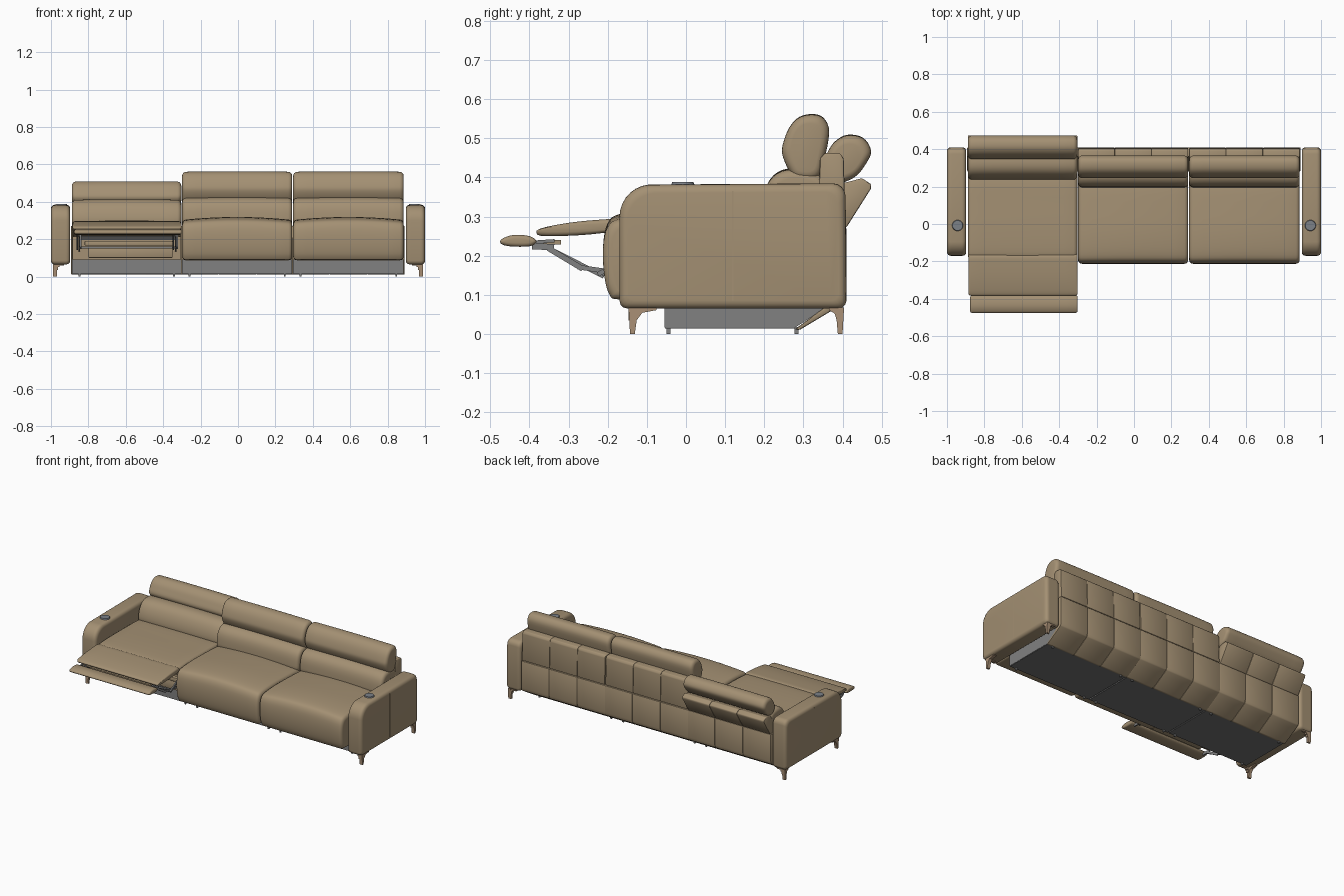
import bpy, bmesh, math
from mathutils import Vector

if "Cube" in bpy.data.objects:
    bpy.data.objects.remove(bpy.data.objects["Cube"])


def material(name, rgb):
    m = bpy.data.materials.new(name)
    m.diffuse_color = (*rgb, 1)
    m.use_nodes = True
    m.node_tree.nodes["Principled BSDF"].inputs["Base Color"].default_value = m.diffuse_color
    return m


LEATHER = material("tan_leather", (0.37, 0.28, 0.172))
LEG = material("leg_brown", (0.40, 0.28, 0.18))
STEEL = material("grey_steel", (0.22, 0.22, 0.22))
SHEET = material("dark_grey_underside", (0.16, 0.16, 0.16))
DARK = material("dark_mechanism", (0.07, 0.07, 0.07))
BUTTON = material("blue_grey_button", (0.20, 0.218, 0.245))


def finish(name, bm, mat, angle=40):
    bmesh.ops.recalc_face_normals(bm, faces=bm.faces)
    me = bpy.data.meshes.new(name)
    bm.to_mesh(me)
    bm.free()
    ob = bpy.data.objects.new(name, me)
    bpy.context.collection.objects.link(ob)
    me.materials.append(mat)
    bpy.ops.object.select_all(action='DESELECT')
    ob.select_set(True)
    bpy.context.view_layer.objects.active = ob
    bpy.ops.object.shade_smooth_by_angle(angle=math.radians(angle))
    return ob


def spline(pts, n=4):
    # closed smooth curve through the profile points
    out, k = [], len(pts)
    for i in range(k):
        a, b, c, d = (Vector(pts[(i + j) % k]) for j in (-1, 0, 1, 2))
        for s in range(n):
            t = s / n
            out.append(0.5 * (2 * b + (c - a) * t + (2 * a - 5 * b + 4 * c - d) * t * t
                              + (3 * b - a - 3 * c + d) * t ** 3))
    return out


def cushion(name, pts, x0, x1, r=0.025, crown=0.0, smooth=True):
    # loft a y-z profile along x with rounded ends and an optional crowned top
    prof = spline(pts) if smooth else [Vector(p) for p in pts]
    lo = Vector((min(p.x for p in prof), min(p.y for p in prof)))
    hi = Vector((max(p.x for p in prof), max(p.y for p in prof)))
    mid, half = (lo + hi) / 2, (hi - lo) / 2
    ends = [(r * (1 - math.cos(a)), r * (1 - math.sin(a)))
            for a in (math.radians(d) for d in (0, 22, 45, 67, 90))]
    w = x1 - x0
    cols = [(x0 + d, i) for d, i in ends]
    cols += [(x0 + r + (w - 2 * r) * k / 10, 0) for k in range(1, 10)]
    cols += [(x1 - d, i) for d, i in reversed(ends)]
    bm, rings = bmesh.new(), []
    for x, inset in cols:
        f = Vector((1 - inset / half.x, 1 - inset / half.y))
        bulge = crown * (1 - ((2 * (x - x0) / w - 1) ** 2))
        ring = []
        for p in prof:
            q = p - mid
            up = max(0, q.y / half.y)
            ring.append(bm.verts.new((x, mid.x + q.x * f.x, mid.y + q.y * f.y + bulge * up)))
        rings.append(ring)
    k = len(prof)
    for a, b in zip(rings, rings[1:]):
        for i in range(k):
            bm.faces.new((a[i], a[(i + 1) % k], b[(i + 1) % k], b[i]))
    bm.faces.new(rings[0])
    bm.faces.new(rings[-1])
    return finish(name, bm, LEATHER)


def extrude(name, pts, x0, x1, mat, bevel=0.0, seg=3):
    # straight extrusion of a y-z profile along x
    bm = bmesh.new()
    a = [bm.verts.new((x0, y, z)) for y, z in pts]
    b = [bm.verts.new((x1, y, z)) for y, z in pts]
    k = len(pts)
    for i in range(k):
        bm.faces.new((a[i], a[(i + 1) % k], b[(i + 1) % k], b[i]))
    bm.faces.new(a)
    bm.faces.new(b)
    bmesh.ops.recalc_face_normals(bm, faces=bm.faces)
    if bevel:
        edges = [e for e in bm.edges if e.calc_face_angle(0) > 0.5]
        bmesh.ops.bevel(bm, geom=edges, offset=bevel, segments=seg, profile=0.5,
                        affect='EDGES', clamp_overlap=True)
    return finish(name, bm, mat)


def box(name, x, y, z, mat, bevel=0.0):
    return extrude(name, [(y[0], z[0]), (y[1], z[0]), (y[1], z[1]), (y[0], z[1])],
                   x[0], x[1], mat, bevel, 2)


def link(name, x, p, q, mat, t=0.006):
    # flat bar between two y-z points
    p, q = Vector(p), Vector(q)
    d = (q - p).normalized() * t
    n = Vector((-d.y, d.x))
    return extrude(name, [p - d + n, p - d - n, q + d - n, q + d + n], x - 0.004, x + 0.004, mat)


def disc(name, x, y, z, r, h, mat):
    bm = bmesh.new()
    bmesh.ops.create_cone(bm, cap_ends=True, segments=24, radius1=r, radius2=r * 0.9, depth=h)
    bmesh.ops.translate(bm, verts=bm.verts, vec=(x, y, z))
    return finish(name, bm, mat)


def arc(cy, cz, r, a0, a1, n=7):
    return [(cy + r * math.cos(math.radians(a0 + (a1 - a0) * i / n)),
             cz + r * math.sin(math.radians(a0 + (a1 - a0) * i / n))) for i in range(n + 1)]


# arms with seam, control button and curved legs
ARM = (arc(-0.15, 0.085, 0.02, 270, 180, 3) + arc(-0.088, 0.298, 0.082, 180, 95)
       + arc(0.375, 0.35, 0.033, 90, 0, 4) + arc(0.39, 0.085, 0.02, 0, -90, 3))
for side, s in (("left", -1), ("right", 1)):
    x0, x1 = sorted((s * 0.897, s * 1.0))
    cushion(side + "_arm", ARM, x0, x1, 0.02, 0.002, smooth=False)
    xs = s * 0.9992
    box(side + "_arm_seam", sorted((xs, xs + s * 0.0015)), (0.118, 0.121), (0.085, 0.365), LEATHER)
    disc(side + "_control_button", s * 0.943, -0.008, 0.3845, 0.03, 0.008, BUTTON)
    lx = sorted((s * 0.968, s * 0.988))
    extrude(side + "_front_leg", [(-0.143, 0), (-0.131, 0), (-0.126, 0.035), (-0.112, 0.054),
            (-0.075, 0.061), (-0.075, 0.068), (-0.147, 0.068)], *lx, LEG)
    extrude(side + "_back_leg", [(0.388, 0), (0.4, 0), (0.404, 0.068), (0.365, 0.068),
            (0.365, 0.061), (0.38, 0.052), (0.385, 0.035)], *lx, LEG)
    for part, y in (("front", (-0.147, -0.128)), ("back", (0.385, 0.402))):
        for x, z in ((0.93, 0.06), (0.955, 0.05), (0.963, 0.035)):
            box(side + "_" + part + "_leg_flare", sorted((s * x, s * 0.97)), y, (z, 0.068), LEG)

# the three seat bays
BAYS = [("left", -0.888, -0.303), ("middle", -0.299, 0.29), ("right", 0.295, 0.886)]
SEAT = [(-0.165, 0.088), (-0.195, 0.1), (-0.209, 0.15), (-0.212, 0.22), (-0.2, 0.272),
        (-0.165, 0.293), (-0.06, 0.302), (0.08, 0.3), (0.22, 0.292), (0.26, 0.27),
        (0.26, 0.11), (0.2, 0.09), (0, 0.088)]
BACK = [(0.205, 0.28), (0.197, 0.33), (0.21, 0.385), (0.245, 0.415), (0.3, 0.418),
        (0.35, 0.4), (0.375, 0.34), (0.36, 0.27), (0.28, 0.255)]
HEAD = [(0.246, 0.46), (0.262, 0.42), (0.285, 0.395), (0.335, 0.398), (0.352, 0.44),
        (0.366, 0.515), (0.352, 0.55), (0.325, 0.56), (0.29, 0.553), (0.265, 0.528), (0.249, 0.49)]
SHELL = [(0.335, 0.27), (0.343, 0.45), (0.357, 0.463), (0.395, 0.461), (0.403, 0.448), (0.408, 0.275)]
R_SEAT = [(-0.17, 0.245), (-0.185, 0.265), (-0.17, 0.288), (-0.06, 0.296), (0.1, 0.296),
          (0.26, 0.29), (0.29, 0.25), (0.26, 0.21), (0, 0.21)]
R_BACK = [(0.242, 0.28), (0.242, 0.33), (0.265, 0.38), (0.3, 0.405), (0.35, 0.408),
          (0.4, 0.39), (0.4, 0.33), (0.36, 0.27), (0.29, 0.255)]
R_HEAD = [(0.347, 0.42), (0.36, 0.46), (0.38, 0.49), (0.412, 0.507), (0.452, 0.5), (0.473, 0.468),
          (0.46, 0.435), (0.43, 0.4), (0.38, 0.385)]
R_SHELL = [(0.345, 0.275), (0.4, 0.385), (0.45, 0.398), (0.474, 0.382), (0.472, 0.37), (0.41, 0.272)]
LOWER = [(0.278, 0.012), (0.29, 0.01), (0.37, 0.058), (0.405, 0.08), (0.41, 0.1), (0.41, 0.272),
         (0.36, 0.272), (0.36, 0.072)]

for name, x0, x1 in BAYS:
    reclined = name == "left"
    # upholstery
    cushion(name + "_seat", R_SEAT if reclined else SEAT, x0, x1, 0.02, 0.002 if reclined else 0.016)
    cushion(name + "_back_cushion", R_BACK if reclined else BACK, x0, x1, 0.022, 0.004)
    cushion(name + "_headrest", R_HEAD if reclined else HEAD, x0, x1, 0.022, 0.002)
    # rear panels, stitched in sections
    w = (x1 - x0) / 3
    for i in range(3):
        extrude(f"{name}_upper_back_panel_{i}", R_SHELL if reclined else SHELL,
                x0 + i * w, x0 + (i + 1) * w, LEATHER, 0.004, 2)
    xa, xb = x0 - 0.004, x1 + 0.004
    cuts = [xa, xa + 0.2, xa + 0.4, xb]
    for i in range(3):
        extrude(f"{name}_lower_back_panel_{i}", LOWER, cuts[i], cuts[i + 1], LEATHER, 0.004, 2)
    # steel base, dark bottom sheet and small feet
    extrude(name + "_base_frame", [(-0.055, 0.016), (0.278, 0.016), (0.36, 0.068), (0.36, 0.09),
            (-0.055, 0.09)], x0, x1, STEEL)
    box(name + "_bottom_sheet", (x0 + 0.002, x1 - 0.002), (-0.054, 0.278), (0.0135, 0.0165), SHEET)
    for x in (x0 + 0.04, x1 - 0.04):
        for y in (-0.045, 0.282):
            box(name + "_base_foot", (x - 0.005, x + 0.005), (y - 0.005, y + 0.005), (0, 0.018), STEEL)

# extended footrest and its front flap
cushion("footrest", [(-0.165, 0.268), (-0.17, 0.292), (-0.22, 0.292), (-0.3, 0.284), (-0.37, 0.27),
        (-0.382, 0.258), (-0.36, 0.25), (-0.25, 0.254)], -0.885, -0.301, 0.012)
cushion("footrest_flap", [(-0.382, 0.236), (-0.4, 0.25), (-0.44, 0.253), (-0.47, 0.243),
        (-0.473, 0.231), (-0.45, 0.224), (-0.4, 0.224)], -0.876, -0.301, 0.01)

# recliner mechanism
box("footrest_board", (-0.8, -0.37), (-0.37, -0.32), (0.229, 0.24), LEATHER)
box("recliner_inner_panel", (-0.885, -0.306), (-0.04, 0.26), (0.088, 0.215), LEATHER)
box("recliner_shadow_panel", (-0.85, -0.33), (-0.046, -0.04), (0.195, 0.222), DARK)
box("recliner_front_board", (-0.8, -0.35), (-0.1, -0.07), (0.1, 0.155), LEATHER, 0.004)
box("recliner_cross_board", (-0.82, -0.35), (-0.12, -0.09), (0.165, 0.19), LEATHER, 0.004)
box("recliner_cross_bar", (-0.85, -0.33), (-0.215, -0.205), (0.15, 0.16), STEEL)
for x in (-0.86, -0.345):
    link("long_link", x, (-0.37, 0.228), (-0.215, 0.15), STEEL)
    link("short_link", x + 0.012, (-0.385, 0.224), (-0.345, 0.222), STEEL, 0.008)
    link("middle_link", x + 0.012, (-0.345, 0.215), (-0.27, 0.17), STEEL, 0.007)
    link("lower_link", x + 0.012, (-0.27, 0.17), (-0.06, 0.14), STEEL)
    link("upper_link", x + 0.02, (-0.22, 0.155), (-0.12, 0.215), STEEL)
    link("flap_link", x, (-0.43, 0.232), (-0.34, 0.238), STEEL, 0.004)
for x in (-0.887, -0.306):
    box("recliner_side_plate", (x - 0.001, x + 0.004), (-0.16, 0.26), (0.09, 0.25), LEATHER)
